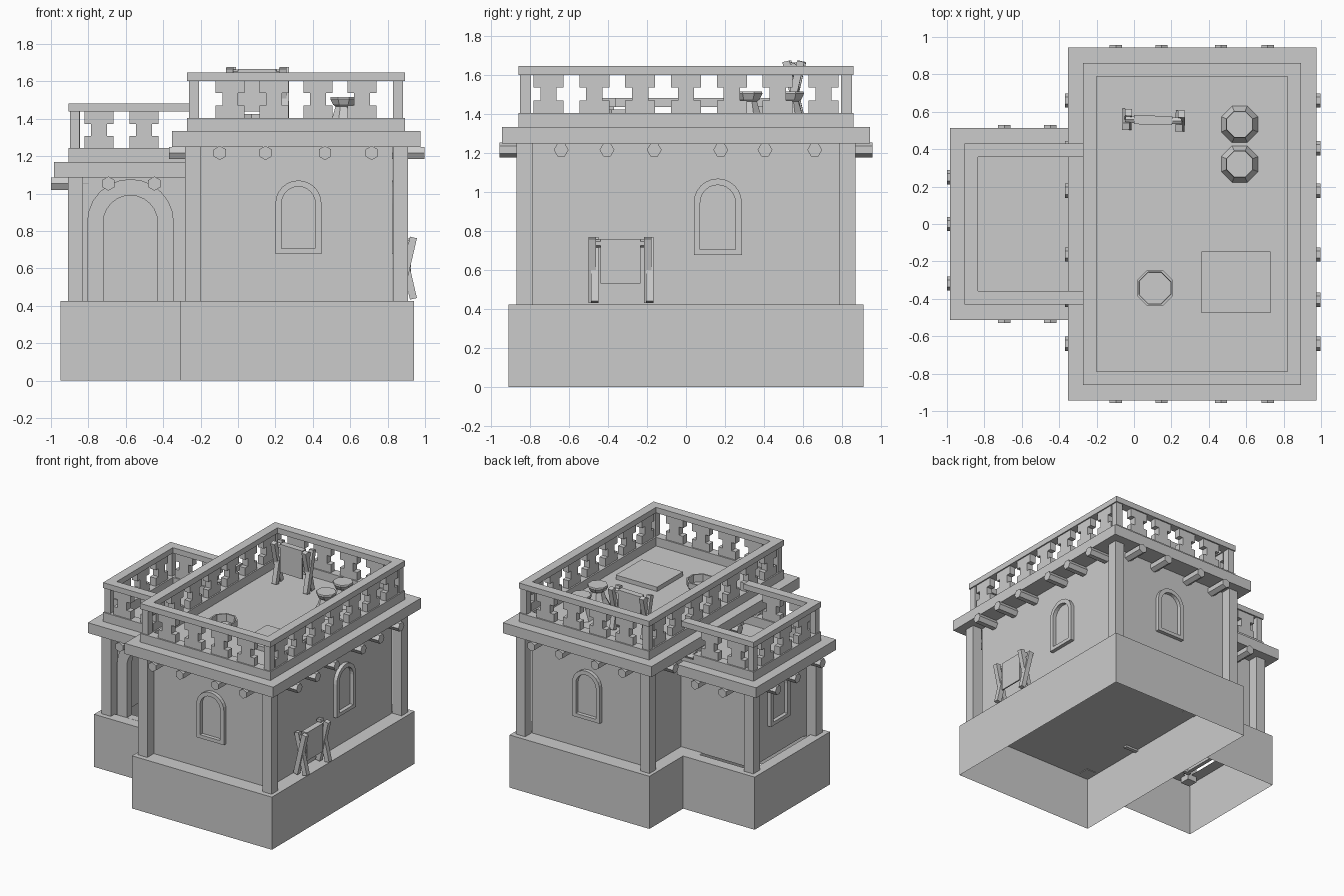
import bpy, bmesh, math
from mathutils import Matrix, Vector

if "Cube" in bpy.data.objects:
    bpy.data.objects.remove(bpy.data.objects["Cube"])


def finish(name, bm, mat=None):
    if mat is not None:
        bm.transform(mat)
    bmesh.ops.recalc_face_normals(bm, faces=bm.faces)
    me = bpy.data.meshes.new(name)
    bm.to_mesh(me)
    bm.free()
    ob = bpy.data.objects.new(name, me)
    bpy.context.collection.objects.link(ob)
    return ob


def add_box(bm, x0, x1, y0, y1, z0, z1):
    m = Matrix.Translation(((x0 + x1) / 2, (y0 + y1) / 2, (z0 + z1) / 2))
    m = m @ Matrix.Diagonal((x1 - x0, y1 - y0, z1 - z0, 1))
    bmesh.ops.create_cube(bm, size=1, matrix=m)


def boxes(name, dims, mat=None):
    bm = bmesh.new()
    for d in dims:
        add_box(bm, *d)
    return finish(name, bm, mat)


def open_base(name, *d, ledge=0):
    """Box without underside; a ledge width also opens the top."""
    bm = bmesh.new()
    add_box(bm, *d)
    bm.normal_update()
    bmesh.ops.delete(bm, geom=[f for f in bm.faces if f.normal.z < -0.5], context='FACES')
    if ledge:
        top = [f for f in bm.faces if f.normal.z > 0.5]
        bmesh.ops.inset_region(bm, faces=top, thickness=ledge)
        bmesh.ops.delete(bm, geom=top, context='FACES')
    finish(name, bm)


def add_bar(bm, a, b, r, sides=6, spin=0.0):
    a, b = Vector(a), Vector(b)
    d = b - a
    m = Matrix.Translation((a + b) / 2) @ d.to_track_quat('Z', 'Y').to_matrix().to_4x4()
    m = m @ Matrix.Rotation(spin, 4, 'Z')
    bmesh.ops.create_cone(bm, cap_ends=True, segments=sides, radius1=r, radius2=r,
                          depth=d.length, matrix=m)


def beams(name, ends):
    bm = bmesh.new()
    for a, b in ends:
        add_bar(bm, a, b, 0.038, 6, 0 if a[0] == b[0] else math.pi / 2)
    finish(name, bm)


def outline(hw, zb, spring):
    arc = [math.pi * (1 - i / 12) for i in range(13)]
    return ([(-hw, zb)] + [(hw * math.cos(t), spring + hw * math.sin(t)) for t in arc]
            + [(hw, zb)])


def arch(name, pos, turn, hw_out, hw_in, z0, z_in, spring, depth, back=0.0):
    """Arched frame facing -y, turned about z."""
    o, n = outline(hw_out, z0, spring), outline(hw_in, z_in, spring)
    bm = bmesh.new()
    loops = [[bm.verts.new((u, y, z)) for u, z in pts]
             for pts, y in ((o, back), (o, -depth), (n, -depth), (n, back))]
    k = len(o)
    for a in range(4):
        p, q = loops[a], loops[(a + 1) % 4]
        for i in range(k):
            j = (i + 1) % k
            bm.faces.new((p[i], p[j], q[j], q[i]))
    finish(name, bm, Matrix.Translation(pos) @ Matrix.Rotation(turn, 4, 'Z'))


def balusters(name, spots, z0, z1, along):
    """I-shaped blocks that leave plus-shaped openings between them."""
    h = (z1 - z0) / 3
    dims = []
    for u, v in spots:
        for w, a, b in ((.077, z0, z0 + h), (.042, z0 + h, z1 - h), (.077, z1 - h, z1)):
            if along == 'x':
                dims.append((u - w, u + w, v - .025, v + .025, a, b))
            else:
                dims.append((u - .025, u + .025, v - w, v + w, a, b))
    boxes(name, dims)


def lathe(name, x, y, prof, sides=8):
    bm = bmesh.new()
    rings = [[bm.verts.new((x + r * math.cos(2 * math.pi * (i + .5) / sides),
                            y + r * math.sin(2 * math.pi * (i + .5) / sides), z))
              for i in range(sides)] for r, z in prof]
    for p, q in zip(rings, rings[1:]):
        for i in range(sides):
            j = (i + 1) % sides
            bm.faces.new((p[i], p[j], q[j], q[i]))
    bm.faces.new(rings[0])
    bm.faces.new(rings[-1])
    finish(name, bm)


def rack(name, mat):
    """Hide-drying rack: crossed poles at both ends, bar and hanging hide."""
    bm = bmesh.new()
    for sx in (-1, 1):
        for s in (-1, 1):
            x = sx * .142 + s * .006
            add_bar(bm, (x, -s * .038, .005), (x, s * .038, .333), .027, 4, math.pi / 4)
    add_bar(bm, (-.15, 0, .305), (.15, 0, .305), .02, 6)
    add_box(bm, -.105, .1, -.024, -.014, .1, .325)
    add_box(bm, -.105, .1, .014, .024, .14, .325)
    add_box(bm, -.105, .1, -.024, .024, .315, .328)
    finish(name, bm, mat)


# Foundations, open underneath
open_base("main_foundation", -.31, .94, -.91, .91, 0, .425)
open_base("wing_foundation", -.95, -.31, -.48, .48, 0, .425, ledge=.125)

# Walls: solid main block, hollow wing with an open doorway
boxes("main_walls", [(-.205, .825, -.787, .787, .425, 1.26)])
boxes("wing_walls", [(-.83, -.8, -.355, .355, .42, 1.1),
                     (-.83, -.2, .325, .355, .42, 1.1)])
front = boxes("wing_front_wall", [(-.83, -.2, -.355, -.325, .41, 1.1)])
bm = bmesh.new()
pts = outline(.147, .38, .845)
face = bm.faces.new([bm.verts.new((-.573 + u, -.5, z)) for u, z in pts])
ext = bmesh.ops.extrude_face_region(bm, geom=[face])['geom']
bmesh.ops.translate(bm, vec=(0, .3, 0), verts=[v for v in ext if isinstance(v, bmesh.types.BMVert)])
cutter = finish("doorway_cutter", bm)
cutter.hide_render = True
cutter.hide_viewport = True
mod = front.modifiers.new("doorway", 'BOOLEAN')
mod.operation, mod.object = 'DIFFERENCE', cutter

# Corner columns
boxes("main_columns", [(x, x + .082, y, y + .082, .42, 1.26)
                       for x in (-.283, .828) for y in (-.87, .788)])
boxes("wing_columns", [(-.91, -.828, y, y + .082, .38, 1.1) for y in (-.44, .358)])

# Roof slabs
boxes("main_roof_slab", [(-.353, .975, -.943, .943, 1.25, 1.335)])
boxes("wing_roof_slab", [(-.984, -.28, -.512, .512, 1.085, 1.168)])


def bars(name, x0, x1, y, w, z0, z1, closed):
    """Rectangular run of parapet masonry, with or without its right side."""
    d = [(x0, x1, -y, -y + w, z0, z1), (x0, x1, y - w, y, z0, z1),
         (x0, x0 + w, -y + w, y - w, z0, z1)]
    if closed:
        d.append((x1 - w, x1, -y + w, y - w, z0, z1))
    boxes(name, d)


# Parapet kerbs, rails and posts
bars("main_parapet_kerb", -.272, .892, .86, .072, 1.33, 1.405, True)
bars("main_parapet_rail", -.272, .892, .86, .072, 1.602, 1.647, True)
bars("wing_parapet_kerb", -.905, -.262, .43, .072, 1.16, 1.242, False)
bars("wing_parapet_rail", -.905, -.262, .43, .072, 1.438, 1.482, False)
boxes("main_parapet_posts", [(x, x + .055, y, y + .055, 1.405, 1.602)
                             for x in (-.263, .828) for y in (-.851, .796)])
boxes("wing_parapet_posts", [(-.897, -.847, y, y + .05, 1.242, 1.438) for y in (-.42, .37)])

# Balusters
balusters("main_front_back_balusters",
          [(-.042 + .235 * i, s * .824) for i in range(4) for s in (-1, 1)], 1.405, 1.602, 'x')
balusters("main_side_balusters",
          [(x, -.705 + .235 * i) for i in range(7) for x in (-.236, .857)], 1.405, 1.602, 'y')
balusters("wing_front_back_balusters",
          [(x, s * .394) for x in (-.743, -.503) for s in (-1, 1)], 1.242, 1.438, 'x')
balusters("wing_side_balusters", [(-.87, y) for y in (-.235, 0, .235)], 1.242, 1.438, 'y')

# Hexagonal roof beams
MX, MY = (-.097, .147, .465, .715), (-.64, -.405, -.163, .178, .405, .66)
beams("main_roof_beams",
      [((x, s * .7, 1.217), (x, s * .957, 1.217)) for x in MX for s in (-1, 1)] +
      [((a, y, 1.217), (b, y, 1.217)) for y in MY for a, b in ((.75, .998), (-.15, -.37))])
beams("wing_roof_beams",
      [((x, s * .33, 1.053), (x, s * .528, 1.053)) for x in (-.693, -.447) for s in (-1, 1)] +
      [((-.8, y, 1.053), (-1, y, 1.053)) for y in (-.318, 0, .25)])

# Arched doorway and windows
arch("door_frame", (-.575, -.355, 0), 0, .232, .145, .42, .425, .845, .035, .03)
for nm, pos, turn in (("front_window", (.323, -.787, 0), 0),
                      ("right_window", (.825, .163, 0), math.pi / 2),
                      ("back_window", (.323, .787, 0), math.pi),
                      ("wing_window", (-.83, .02, 0), -math.pi / 2)):
    arch(nm, pos, turn, .123, .09, .677, .705, .947, .03)

# Roof hatch, bowl and stools
boxes("roof_hatch", [(.36, .73, -.476, -.146, 1.33, 1.37)])
lathe("roof_bowl", .112, -.342, [(.07, 1.335), (.105, 1.38), (.105, 1.425), (.092, 1.425),
                                 (.09, 1.365)])
for nm, y in (("stool_near", .32), ("stool_far", .533)):
    lathe(nm, .565, y, [(.106, 1.335), (.065, 1.41), (.047, 1.465), (.062, 1.475),
                        (.078, 1.505), (.075, 1.517)])

# Drying racks on the roof and beside the right wall
rack("roof_rack", Matrix.Translation((.105, .555, 1.338)) @ Matrix.Rotation(-.03, 4, 'Z'))
rack("wall_rack", Matrix.Translation((.9, -.333, .432)) @ Matrix.Rotation(math.pi / 2, 4, 'Z'))
